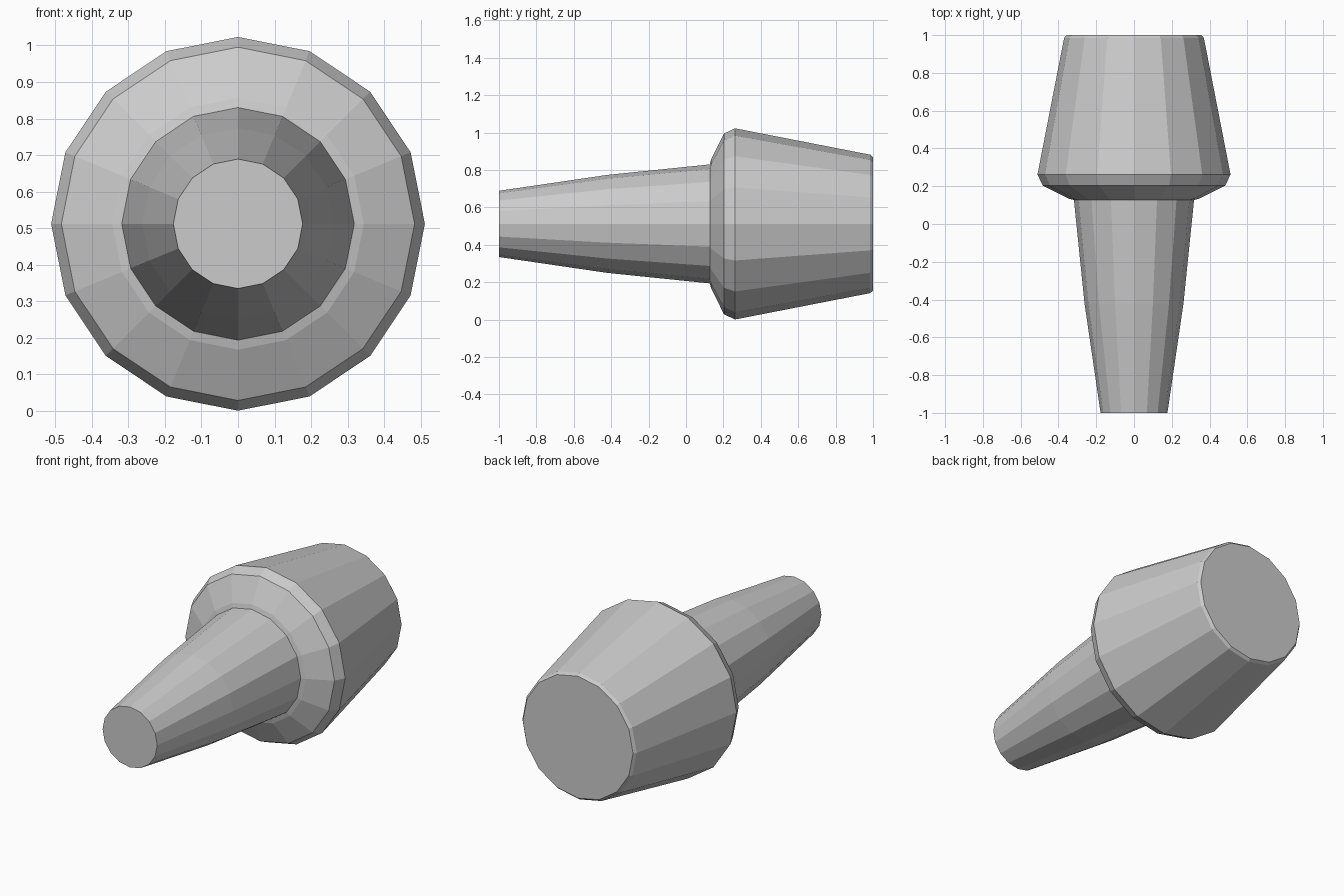
import bpy, bmesh
from math import sin, cos, tau

if "Cube" in bpy.data.objects:
    bpy.data.objects.remove(bpy.data.objects["Cube"])

SIDES = 16
CENTRE_Z = 0.512


def lathe(name, profile, cap_front=False, cap_back=False):
    """Revolve (y, radius) points about the lengthwise axis, flat shaded."""
    bm = bmesh.new()
    rings = [[bm.verts.new((r * sin(tau * i / SIDES), y,
                            CENTRE_Z + r * cos(tau * i / SIDES)))
              for i in range(SIDES)] for y, r in profile]
    for a, b in zip(rings, rings[1:]):
        for i in range(SIDES):
            j = (i + 1) % SIDES
            bm.faces.new((a[i], a[j], b[j], b[i]))
    if cap_front:
        bm.faces.new(rings[0][::-1])
    if cap_back:
        bm.faces.new(rings[-1])
    # The front ring's winding decides the direction: make faces point outward
    bm.normal_update()
    for f in bm.faces:
        c = f.calc_center_median()
        out = c.copy()
        out.z -= CENTRE_Z
        out.y = 0
        if out.length < 0.01:
            out.y = -1 if cap_front else 1
        if f.normal.dot(out) < 0:
            f.normal_flip()
    mesh = bpy.data.meshes.new(name)
    bm.to_mesh(mesh)
    bm.free()
    obj = bpy.data.objects.new(name, mesh)
    bpy.context.collection.objects.link(obj)
    return obj


# Tapered shaft pointing forward
lathe("shaft", [(-1.0, 0.177), (-0.42, 0.262), (0.127, 0.318)], cap_front=True)

# Heavy head with a step around the shaft, bevelled shoulder and chamfered end
lathe("head", [(0.127, 0.318), (0.134, 0.344), (0.203, 0.483), (0.262, 0.511),
               (0.985, 0.370), (1.0, 0.357)], cap_back=True)
